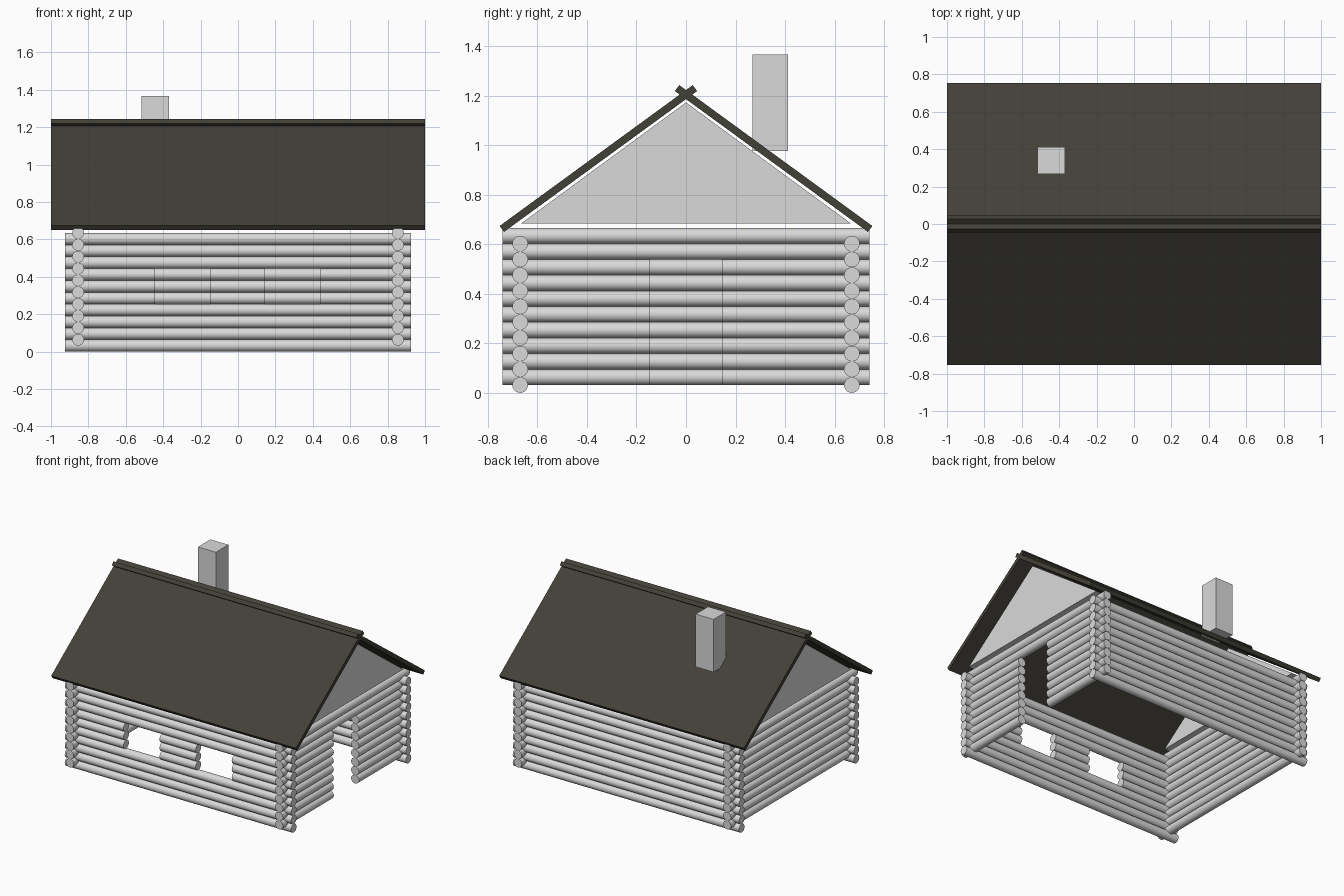
import bpy
import math
from mathutils import Matrix, Vector

cube = bpy.data.objects.get("Cube")
if cube:
    bpy.data.objects.remove(cube, do_unlink=True)


def make_material(name, rgb):
    mat = bpy.data.materials.new(name)
    mat.use_nodes = True
    colour = (*rgb, 1.0)
    mat.diffuse_color = colour
    bsdf = mat.node_tree.nodes["Principled BSDF"]
    bsdf.inputs["Base Color"].default_value = colour
    bsdf.inputs["Roughness"].default_value = 0.8
    return mat


PALE = make_material("pale grey", (0.7, 0.7, 0.7))
ROOF = make_material("dark olive", (0.055, 0.052, 0.039))

RADIUS = 0.0317
PITCH = 2 * RADIUS
ROWS = 10
WALL_X, WALL_Y = 0.855, 0.67      # log centre lines
END_X, END_Y = 0.925, 0.742       # log overhang ends


def finish(obj, name, mat):
    obj.name = name
    obj.data.name = name
    obj.data.materials.append(mat)
    return obj


def log(name, axis, start, end, offset, z):
    """Horizontal log along x or y between start and end."""
    mid = (start + end) / 2
    if axis == "x":
        place, turn = (mid, offset, z), (0, math.pi / 2, 0)
    else:
        place, turn = (offset, mid, z), (math.pi / 2, 0, 0)
    bpy.ops.mesh.primitive_cylinder_add(
        vertices=24, radius=RADIUS, depth=end - start, location=place, rotation=turn)
    bpy.ops.object.shade_smooth_by_angle(angle=math.radians(40))
    return finish(bpy.context.object, name, PALE)


def wall(name, axis, end, offset, base, openings=(), cut_rows=()):
    """Stack of logs, split around the openings on the cut rows."""
    for row in range(ROWS):
        stops = [-end]
        if row in cut_rows:
            for opening in openings:
                stops += opening
        stops.append(end)
        for part, (a, b) in enumerate(zip(stops[::2], stops[1::2])):
            log(f"{name}_log_{row + 1}_{part + 1}", axis, a, b, offset,
                base + row * PITCH)


def box(name, mat, low, high):
    low, high = Vector(low), Vector(high)
    bpy.ops.mesh.primitive_cube_add(size=1, location=(low + high) / 2)
    obj = finish(bpy.context.object, name, mat)
    obj.data.transform(Matrix.Diagonal((*(high - low), 1)))
    return obj


def prism(name, mat, profile, x0, x1):
    """Extrude a y-z profile along x."""
    n = len(profile)
    verts = [(x, y, z) for x in (x0, x1) for y, z in profile]
    faces = [tuple(range(n))[::-1], tuple(range(n, 2 * n))]
    faces += [(i, (i + 1) % n, n + (i + 1) % n, n + i) for i in range(n)]
    mesh = bpy.data.meshes.new(name)
    mesh.from_pydata(verts, [], faces)
    obj = bpy.data.objects.new(name, mesh)
    bpy.context.collection.objects.link(obj)
    return finish(obj, name, mat)


# Log walls: side walls sit half a log higher so the corners interlock
wall("front_wall", "x", END_X, -WALL_Y, RADIUS,
     openings=[(-0.445, -0.15), (0.145, 0.44)], cut_rows=range(4, 7))
wall("back_wall", "x", END_X, WALL_Y, RADIUS)
wall("door_wall", "y", END_Y, WALL_X, PITCH,
     openings=[(-0.148, 0.145)], cut_rows=range(8))
wall("plain_wall", "y", END_Y, -WALL_X, PITCH)

# Triangular gables over the side walls
for side, name in ((1, "door_gable"), (-1, "plain_gable")):
    x = side * WALL_X
    prism(name, PALE, [(-0.665, 0.685), (0.665, 0.685), (0, 1.173)],
          x - RADIUS, x + RADIUS)

# Roof slabs, crossing each other at the ridge
for side, name in ((-1, "front_roof"), (1, "back_roof")):
    eave = Vector((side * 0.744, 0.662))
    ridge = Vector((side * -0.036, 1.231))
    along = (ridge - eave).normalized()
    half = Vector((along.y, -along.x)) * 0.015 * -side
    loop = [eave - half, ridge - half, ridge + half, eave + half]
    if side > 0:
        loop.reverse()
    slab = prism(name, ROOF, loop[::-1], -1, 1)

# Chimney on the back slope
box("chimney", PALE, (-0.515, 0.268, 0.976), (-0.368, 0.413, 1.366))

# Consistent outward normals on the extruded parts
import bmesh
for name in ("door_gable", "plain_gable", "front_roof", "back_roof"):
    mesh = bpy.data.objects[name].data
    bm = bmesh.new()
    bm.from_mesh(mesh)
    bmesh.ops.recalc_face_normals(bm, faces=bm.faces)
    bm.to_mesh(mesh)
    bm.free()
